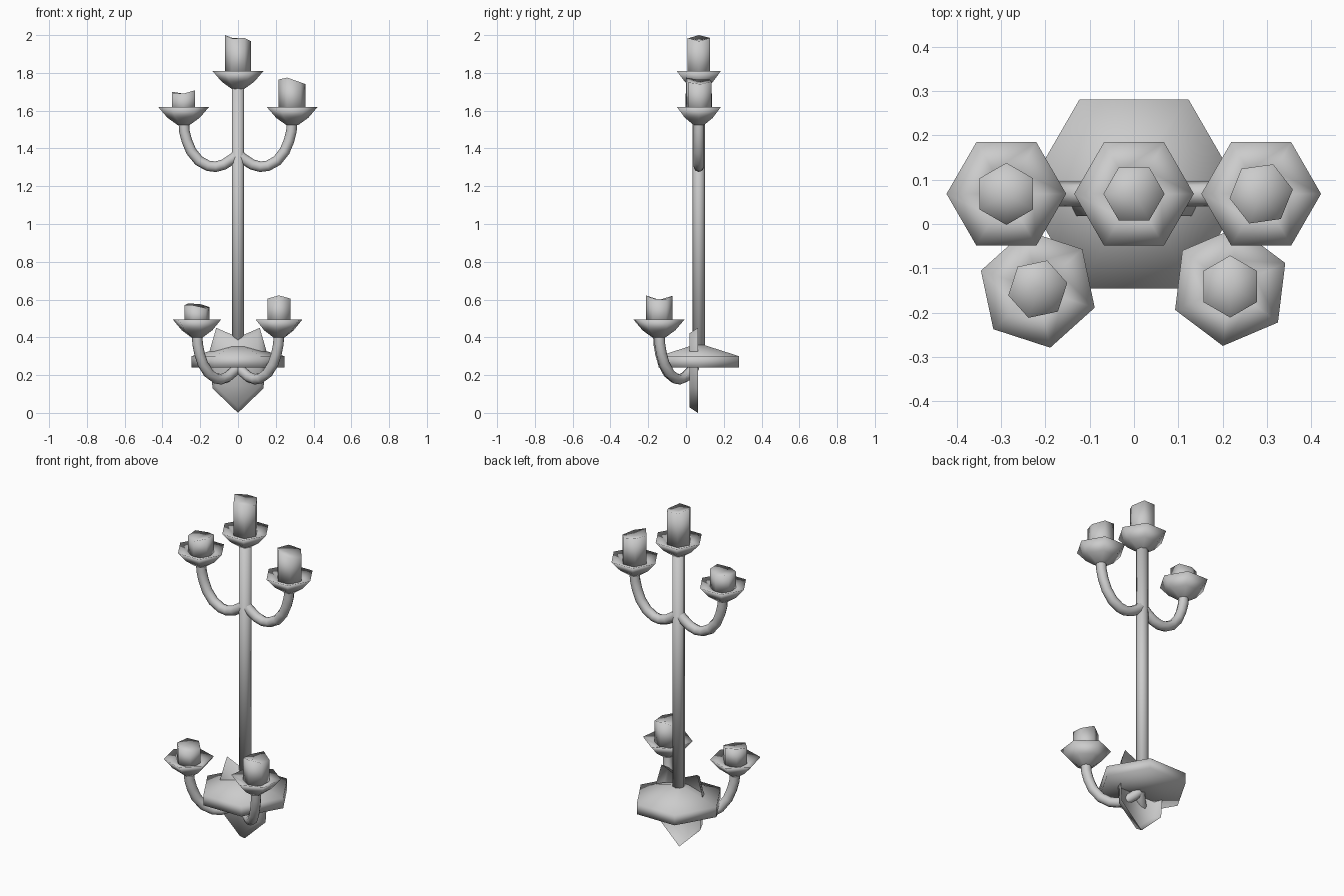
import bpy, bmesh, math
from mathutils import Vector

if "Cube" in bpy.data.objects:
    bpy.data.objects.remove(bpy.data.objects["Cube"])

CY = 0.068  # y of the post axis


def finish(ob):
    bpy.ops.object.select_all(action='DESELECT')
    bpy.context.view_layer.objects.active = ob
    ob.select_set(True)
    bpy.ops.object.shade_smooth()


def make_object(name, bm):
    bmesh.ops.recalc_face_normals(bm, faces=bm.faces)
    mesh = bpy.data.meshes.new(name)
    bm.to_mesh(mesh)
    bm.free()
    ob = bpy.data.objects.new(name, mesh)
    bpy.context.collection.objects.link(ob)
    finish(ob)


def lathe(name, profile, center, sides, turn=0):
    """Stack rings of (radius, z) around a vertical axis, closing both ends."""
    bm = bmesh.new()
    rings = []
    for r, z in profile:
        ring = []
        for i in range(sides):
            a = math.radians(turn) + math.tau * i / sides
            ring.append(bm.verts.new((center[0] + r * math.cos(a), center[1] + r * math.sin(a), z)))
        rings.append(ring)
    for lo, hi in zip(rings, rings[1:]):
        for i in range(sides):
            j = (i + 1) % sides
            bm.faces.new((lo[i], lo[j], hi[j], hi[i]))
    bm.faces.new(rings[0][::-1])
    bm.faces.new(rings[-1])
    make_object(name, bm)


def candle(name, center, radius, turn, base, tops):
    """Six-sided candle with an uneven melted top."""
    bm = bmesh.new()
    lo, hi = [], []
    for i, z in enumerate(tops):
        a = math.radians(turn + 60 * i)
        x, y = center[0] + radius * math.cos(a), center[1] + radius * math.sin(a)
        lo.append(bm.verts.new((x, y, base)))
        hi.append(bm.verts.new((x, y, z)))
    mid = bm.verts.new((center[0], center[1], sum(tops) / 6 - 0.01))
    for i in range(6):
        j = (i + 1) % 6
        bm.faces.new((lo[i], lo[j], hi[j], hi[i]))
        bm.faces.new((hi[i], hi[j], mid))
    bm.faces.new(lo[::-1])
    make_object(name, bm)


def arm(name, target, start_z, start_y):
    """Curved tube from the post or plaque to below a cup."""
    path = [(0, 0.0), (0.1, -0.025), (0.26, -0.055), (0.41, -0.067), (0.55, -0.062),
            (0.72, -0.035), (0.86, 0.015), (0.94, 0.07), (0.985, 0.12), (1, 0.18)]
    start = Vector((0, start_y))
    curve = bpy.data.curves.new(name, 'CURVE')
    curve.dimensions = '3D'
    curve.bevel_depth = 0.028
    curve.bevel_resolution = 2
    curve.use_fill_caps = True
    spline = curve.splines.new('POLY')
    spline.points.add(len(path) - 1)
    for p, (t, z) in zip(spline.points, path):
        xy = start.lerp(Vector(target), t)
        p.co = (xy.x, xy.y, start_z + z, 1)
    ob = bpy.data.objects.new(name, curve)
    bpy.context.collection.objects.link(ob)
    bpy.ops.object.select_all(action='DESELECT')
    bpy.context.view_layer.objects.active = ob
    ob.select_set(True)
    bpy.ops.object.convert(target='MESH')
    finish(bpy.context.object)


# Central post and hexagonal base
lathe("post", [(0.033, 0.29), (0.033, 1.76)], (0, CY), 8)
lathe("base", [(0.246, 0.24), (0.246, 0.30), (0.03, 0.36)], (0, CY), 6)

# Pointed plaque: tapered shell, open at the back
half = [(0.0, 0.0), (0.135, 0.13), (0.15, 0.33), (0.115, 0.45), (0.0, 0.40)]
outline = half + [(-x, z) for x, z in half[3:0:-1]]
bm = bmesh.new()
back = [bm.verts.new((x, 0.063, z)) for x, z in outline]
front = [bm.verts.new((x * 0.88, 0.018, 0.23 + (z - 0.23) * 0.87)) for x, z in outline]
for i in range(len(outline)):
    j = (i + 1) % len(outline)
    bm.faces.new((front[i], front[j], back[j], back[i]))
bm.faces.new(front)
make_object("plaque", bm)

# Each holder: name, centre, rim height, cup turn, candle turn, candle radius, candle tops
holders = [
    ("top", (0, CY), 1.81, 0, 0, 0.069, (1.968, 1.985, 1.985, 2.0, 1.982, 1.985)),
    ("upper_left", (-0.288, CY), 1.62, 0, 30, 0.070, (1.705, 1.69, 1.70, 1.695, 1.69, 1.708)),
    ("upper_right", (0.287, CY), 1.62, 0, 8, 0.072, (1.74, 1.755, 1.765, 1.765, 1.775, 1.75)),
    ("lower_left", (-0.217, -0.147), 0.495, 42, 12, 0.068, (0.56, 0.575, 0.58, 0.57, 0.57, 0.555)),
    ("lower_right", (0.217, -0.141), 0.495, 23, 30, 0.070, (0.60, 0.62, 0.60, 0.605, 0.622, 0.605)),
]
for name, c, rim, cup_turn, turn, radius, tops in holders:
    # Cup with a shallow dish
    lathe(name + "_cup", [(0.033, rim - 0.095), (0.085, rim - 0.058), (0.135, rim),
                          (0.06, rim - 0.025)], c, 6, cup_turn)
    candle(name + "_candle", c, radius, turn, rim - 0.03, tops)
    if name != "top":
        arm(name + "_arm", c, rim - 0.25, CY if "upper" in name else 0.045)
